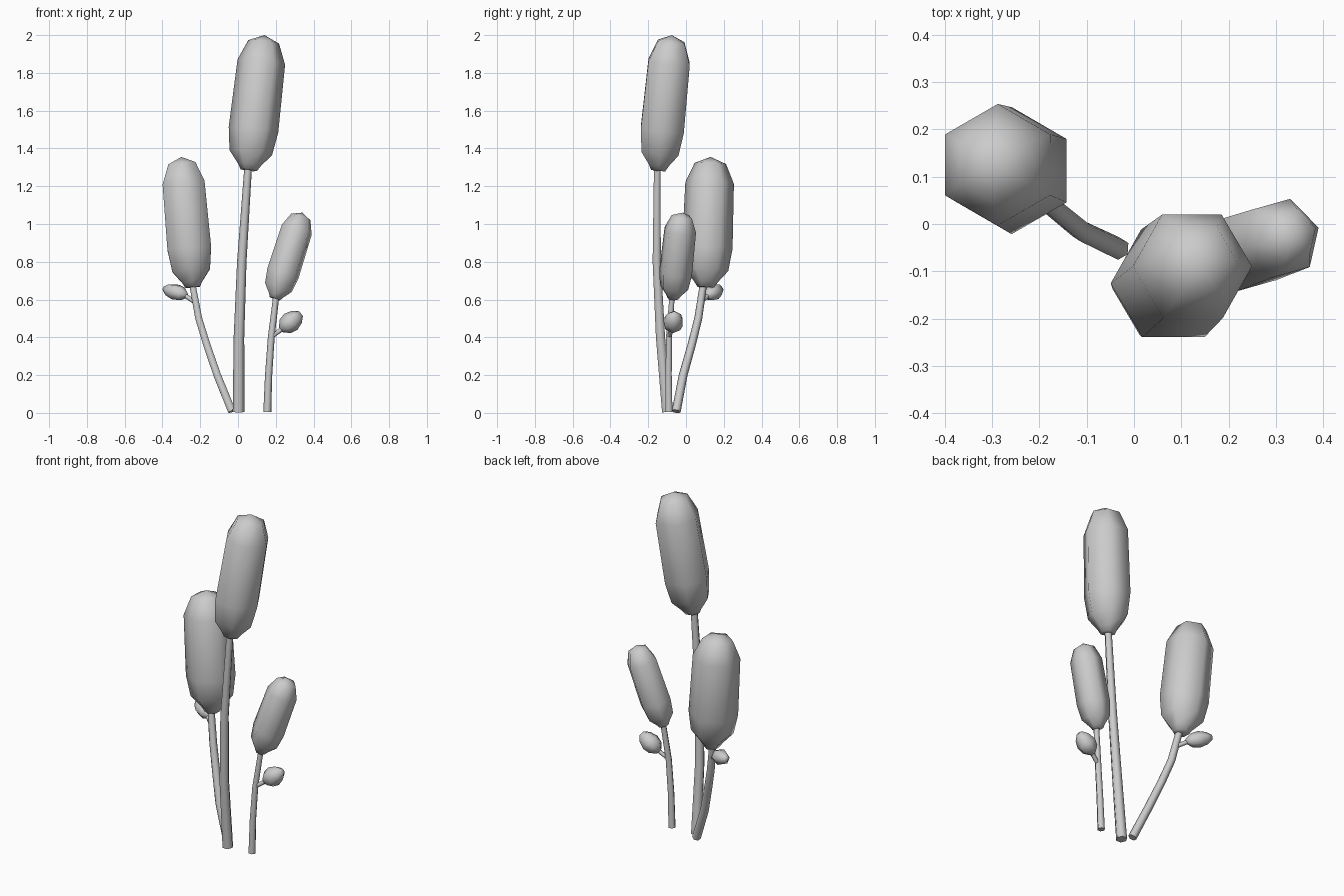
import bpy, bmesh
from math import cos, sin, pi, radians
from mathutils import Vector

old = bpy.data.objects.get("Cube")
if old:
    bpy.data.objects.remove(old, do_unlink=True)

grey = bpy.data.materials.new("plain_grey")
grey.use_nodes = True
grey.diffuse_color = (0.6, 0.6, 0.6, 1)
grey.node_tree.nodes["Principled BSDF"].inputs["Base Color"].default_value = (0.6, 0.6, 0.6, 1)


def sweep(name, points, radii, phase=0, sides=6):
    """Skin rings along a path; a zero radius closes to a point."""
    pts = [Vector(p) for p in points]
    bm = bmesh.new()
    rings = []
    for i, (p, r) in enumerate(zip(pts, radii)):
        d = (pts[min(i + 1, len(pts) - 1)] - pts[max(i - 1, 0)]).normalized()
        u = Vector((0, 1, 0)).cross(d).normalized()
        v = d.cross(u)
        if r == 0:
            rings.append([bm.verts.new(p)] * sides)
            continue
        angles = [radians(phase) + 2 * pi * k / sides for k in range(sides)]
        rings.append([bm.verts.new(p + r * (u * cos(a) + v * sin(a))) for a in angles])
    for a, b in zip(rings, rings[1:]):
        for k in range(sides):
            n = (k + 1) % sides
            bm.faces.new(dict.fromkeys((a[k], a[n], b[n], b[k])))
    for ring in (rings[0], rings[-1]):
        if ring[0] is not ring[1]:
            bm.faces.new(ring)
    bmesh.ops.recalc_face_normals(bm, faces=bm.faces)
    mesh = bpy.data.meshes.new(name)
    bm.to_mesh(mesh)
    bm.free()
    mesh.materials.append(grey)
    ob = bpy.data.objects.new(name, mesh)
    bpy.context.collection.objects.link(ob)
    bpy.ops.object.select_all(action="DESELECT")
    ob.select_set(True)
    bpy.context.view_layer.objects.active = ob
    bpy.ops.object.shade_smooth_by_angle(angle=radians(70))
    return ob


def lathe(name, bottom, top, profile, radius, phase):
    """Place a (position, radius) profile along a straight tilted axis."""
    a, b = Vector(bottom), Vector(top)
    sweep(name, [a.lerp(b, t) for t, _ in profile], [r * radius for _, r in profile], phase)


HEAD = [(0, 0.33), (0.04, 0.46), (0.13, 0.86), (0.3, 1), (0.8, 0.96), (0.95, 0.62), (1, 0)]
BUD = [(0, 0.3), (0.22, 0.85), (0.5, 1), (0.8, 0.75), (1, 0.3)]

# Stems
sweep("tall_stem", [(0.003, -0.1, 0.005), (0.005, -0.135, 0.4), (0.02, -0.155, 0.8), (0.055, -0.152, 1.32)],
      [0.031, 0.028, 0.025, 0.02])
sweep("left_leaning_stem", [(-0.032, -0.052, 0.008), (-0.11, -0.015, 0.2), (-0.165, 0.03, 0.36),
                            (-0.208, 0.065, 0.5), (-0.245, 0.095, 0.7)],
      [0.024, 0.023, 0.022, 0.021, 0.019], 30)
sweep("short_stem", [(0.155, -0.09, 0.005), (0.162, -0.092, 0.2), (0.176, -0.09, 0.4), (0.205, -0.072, 0.64)],
      [0.021, 0.019, 0.018, 0.016])

# Seed heads
lathe("tall_head", (0.057, -0.147, 1.285), (0.14, -0.075, 2), HEAD, 0.132, 0)
lathe("left_head", (-0.24, 0.105, 0.665), (-0.3, 0.13, 1.355), HEAD, 0.134, 90)
lathe("short_head", (0.195, -0.07, 0.605), (0.34, -0.02, 1.06), HEAD, 0.09, 15)

# Side buds on their twigs
lathe("short_bud", (0.227, -0.072, 0.44), (0.333, -0.06, 0.525), BUD, 0.055, 0)
lathe("left_bud", (-0.272, 0.11, 0.622), (-0.392, 0.185, 0.658), BUD, 0.045, 20)
sweep("short_twig", [(0.178, -0.09, 0.405), (0.25, -0.069, 0.455)], [0.012, 0.012])
sweep("left_twig", [(-0.232, 0.083, 0.59), (-0.295, 0.125, 0.63)], [0.012, 0.012])
